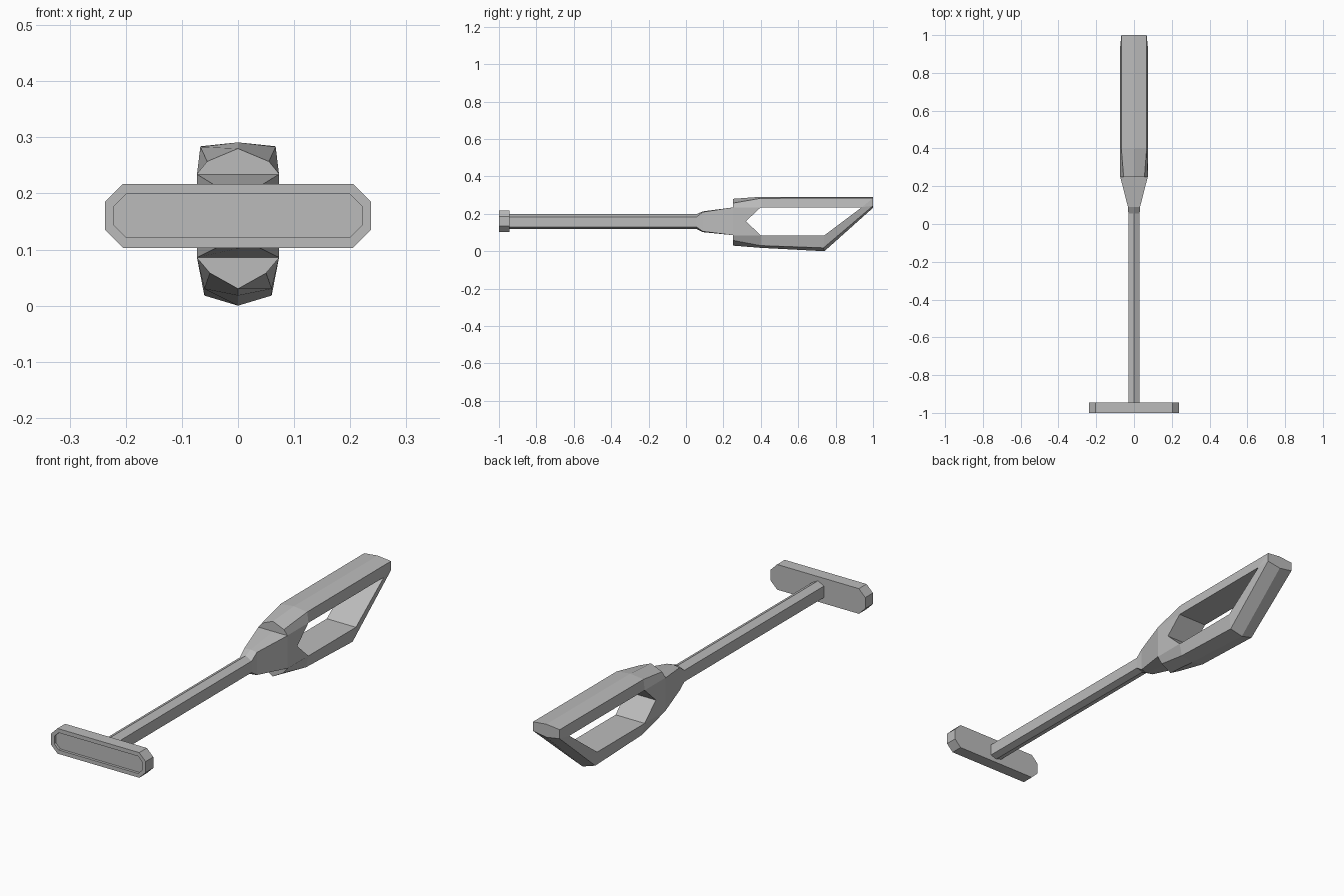
import bpy, bmesh

if "Cube" in bpy.data.objects:
    bpy.data.objects.remove(bpy.data.objects["Cube"])

grey = bpy.data.materials.new("grey")
grey.diffuse_color = (0.5, 0.5, 0.5, 1)
grey.use_nodes = True
grey.node_tree.nodes["Principled BSDF"].inputs["Base Color"].default_value = grey.diffuse_color


def finish(name, bm):
    bmesh.ops.remove_doubles(bm, verts=bm.verts, dist=0.0005)
    bmesh.ops.recalc_face_normals(bm, faces=bm.faces)
    mesh = bpy.data.meshes.new(name)
    bm.to_mesh(mesh)
    bm.free()
    mesh.materials.append(grey)
    ob = bpy.data.objects.new(name, mesh)
    bpy.context.collection.objects.link(ob)
    return ob


def loft(name, loops):
    """Skin equal-length closed loops and cap both ends."""
    bm = bmesh.new()
    rings = [[bm.verts.new(p) for p in loop] for loop in loops]
    n = len(rings[0])
    for a, b in zip(rings, rings[1:]):
        for i in range(n):
            j = (i + 1) % n
            bm.faces.new((a[i], a[j], b[j], b[i]))
    bm.faces.new(rings[0])
    bm.faces.new(rings[-1])
    return finish(name, bm)


def hexagon(y, w, top, shoulder, hip, bottom):
    return [(0, y, top), (w, y, shoulder), (w, y, hip),
            (0, y, bottom), (-w, y, hip), (-w, y, shoulder)]


def plate_loop(y, x, z, c):
    """Rectangle with cut corners, centred on z = 0.16."""
    half = [(x - c, -z), (x, -z + c), (x, z - c), (x - c, z)]
    pts = half + [(-px, pz) for px, pz in reversed(half)]
    return [(px, y, 0.16 + pz) for px, pz in pts]


# End plate with a shallow recessed front panel
loft("end_plate", [
    plate_loop(-0.988, 0.221, 0.039, 0.022),
    plate_loop(-1.0, 0.221, 0.039, 0.022),
    plate_loop(-1.0, 0.237, 0.057, 0.032),
    plate_loop(-0.945, 0.237, 0.057, 0.032),
])

# Six-sided shaft
loft("shaft", [hexagon(y, 0.03, 0.198, 0.182, 0.13, 0.12) for y in (-0.947, 0.055)])

# Neck flaring from the shaft to the fork
loft("neck", [
    hexagon(0.055, 0.03, 0.198, 0.182, 0.13, 0.12),
    hexagon(0.09, 0.032, 0.213, 0.209, 0.106, 0.102),
    hexagon(0.25, 0.073, 0.234, 0.234, 0.086, 0.086),
])

# Fork root with a V notch facing the opening
profile = [(0.25, 0.085), (0.4, 0.085), (0.32, 0.16), (0.4, 0.235), (0.25, 0.235)]
loft("fork_root", [[(x, y, z) for y, z in profile] for x in (-0.073, 0.073)])


# Grip frame: top bar, slanted end and bottom bar as one swept ridge section
def ridge_section(inner, mid_x, mid, ridge):
    w = 0.073
    return [(w, *inner), (mid_x, *mid), (0, *ridge), (-mid_x, *mid), (-w, *inner)]


loft("grip_frame", [
    ridge_section((0.25, 0.235), 0.055, (0.25, 0.257), (0.25, 0.28)),
    ridge_section((0.4, 0.235), 0.067, (0.4, 0.283), (0.4, 0.291)),
    ridge_section((0.94, 0.235), 0.067, (1.0, 0.284), (1.0, 0.291)),
    ridge_section((0.94, 0.235), 0.067, (1.0, 0.243), (1.0, 0.232)),
    ridge_section((0.74, 0.085), 0.06, (0.735, 0.018), (0.74, 0.0)),
    ridge_section((0.4, 0.085), 0.06, (0.4, 0.03), (0.4, 0.018)),
    ridge_section((0.25, 0.085), 0.05, (0.25, 0.058), (0.25, 0.03)),
])
